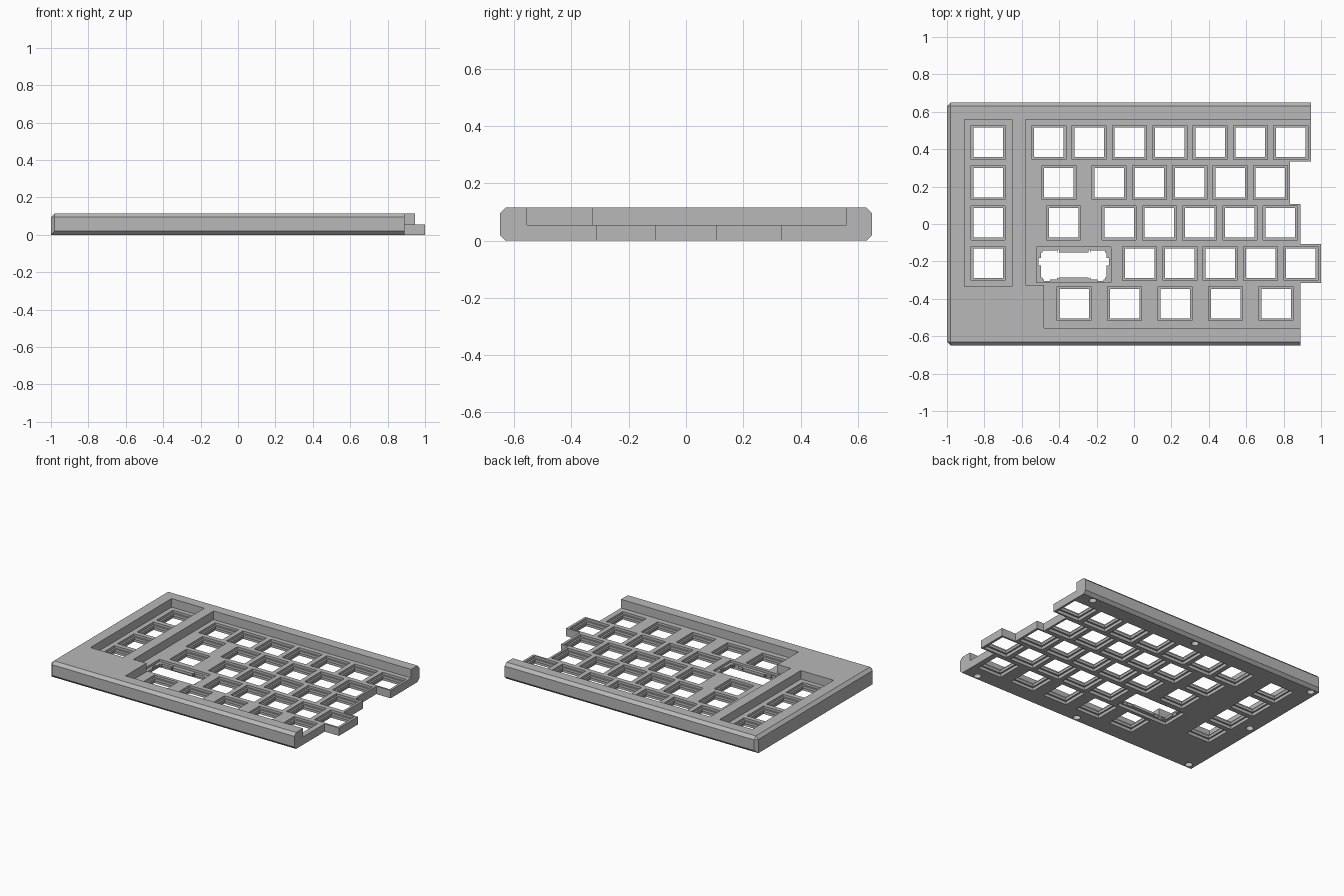
import bpy, bmesh
from mathutils import Matrix, Vector

cube = bpy.data.objects.get("Cube")
if cube:
    bpy.data.objects.remove(cube, do_unlink=True)

HEIGHT, FLOOR = 0.115, 0.055          # case height, key bed height
LIP_LOW, LIP_TOP = 0.021, 0.039       # switch-retaining lip
LOW, HIGH = -0.1, 0.3                 # cutter overshoot

grey = bpy.data.materials.new("case grey")
grey.use_nodes = True
colour = (0.48, 0.48, 0.48, 1)
grey.diffuse_color = colour
grey.node_tree.nodes["Principled BSDF"].inputs["Base Color"].default_value = colour


def add_box(bm, x0, x1, y0, y1, z0, z1):
    size = Matrix.Diagonal((x1 - x0, y1 - y0, z1 - z0, 1))
    centre = Matrix.Translation(((x0 + x1) / 2, (y0 + y1) / 2, (z0 + z1) / 2))
    bmesh.ops.create_cube(bm, size=1, matrix=centre @ size)


def make_object(name, bm):
    mesh = bpy.data.meshes.new(name)
    bm.to_mesh(mesh)
    bm.free()
    mesh.materials.append(grey)
    obj = bpy.data.objects.new(name, mesh)
    bpy.context.scene.collection.objects.link(obj)
    return obj


def cut(target, bm):
    """Subtract all solids in bm from the target, then discard the cutter."""
    cutter = make_object("cutter", bm)
    cutter.hide_render = True
    mod = target.modifiers.new("cut", 'BOOLEAN')
    mod.operation, mod.solver, mod.object = 'DIFFERENCE', 'EXACT', cutter
    mod.use_self = True
    bpy.context.view_layer.update()
    deps = bpy.context.evaluated_depsgraph_get()
    mesh = bpy.data.meshes.new_from_object(target.evaluated_get(deps))
    target.modifiers.clear()
    target.data = mesh
    bpy.data.objects.remove(cutter, do_unlink=True)


# Case block, chamfered along front, back, left top and left corners
bm = bmesh.new()
add_box(bm, -1, 1, -0.65, 0.65, 0, HEIGHT)
edges = []
for e in bm.edges:
    mid = (e.verts[0].co + e.verts[1].co) / 2
    long_edge = abs(mid.x) < 0.1
    left_edge = mid.x < -0.9 and mid.z > 0.01
    if long_edge or left_edge:
        edges.append(e)
bmesh.ops.bevel(bm, geom=edges, offset=0.02, segments=1, affect='EDGES', profile=0.5)
case = make_object("keyboard_case", bm)

# Staggered right edge: x limit, y range
bm = bmesh.new()
for x, y0, y1 in [(0.945, 0.333, 1), (0.835, 0.107, 0.333),
                  (0.89, -0.107, 0.107), (0.89, -1, -0.315)]:
    add_box(bm, x, 1.3, y0, y1, LOW, HIGH)
cut(case, bm)

# Sunken key beds: side column, main block and bottom row
bm = bmesh.new()
add_box(bm, -0.905, -0.652, -0.335, 0.56, FLOOR, HIGH)
add_box(bm, -0.58, 1.2, -0.325, 0.56, FLOOR, HIGH)
add_box(bm, -0.48, 1.2, -0.555, -0.28, FLOOR, HIGH)
cut(case, bm)

# Switch openings: row y, list of x centres
PITCH = 0.2155
rows = [
    (0.436, [-0.78] + [-0.455 + PITCH * i for i in range(7)]),
    (0.221, [-0.78, -0.402] + [-0.133 + PITCH * i for i in range(5)]),
    (0.006, [-0.78, -0.376] + [-0.08 + PITCH * i for i in range(5)]),
    (-0.211, [-0.78] + [0.03 + PITCH * i for i in range(5)]),
    (-0.426, [-0.32 + 0.27 * i for i in range(5)]),
]
bm = bmesh.new()
for y, xs in rows:
    for x in xs:
        for half, z0, z1 in [(0.079, LOW, HIGH), (0.091, LIP_TOP, HIGH - 0.05),
                             (0.091, LOW + 0.05, LIP_LOW)]:
            add_box(bm, x - half, x + half, y - half, y + half, z0, z1)
cut(case, bm)

# Wide-key opening with stabiliser notches, mirrored about its centre
cx = -0.322
bm = bmesh.new()
add_box(bm, cx - 0.198, cx + 0.198, -0.312, -0.123, LIP_TOP, HIGH - 0.05)
add_box(bm, cx - 0.198, cx + 0.198, -0.312, -0.123, LOW + 0.05, LIP_LOW)
add_box(bm, cx - 0.176, cx + 0.176, -0.287, -0.152, LOW, HIGH)
for s in (-1, 1):
    for near, far, y0, y1 in [(0.172, 0.188, -0.222, -0.182),
                              (0.128, 0.158, -0.305, -0.28),
                              (0.090, 0.166, -0.297, -0.142),
                              (0.079, 0.087, -0.292, -0.135)]:
        a, b = sorted((cx + s * near, cx + s * far))
        add_box(bm, a, b, y0, y1, LOW + 0.02, HIGH - 0.02)
cut(case, bm)

# Screw holes in the underside
bm = bmesh.new()
for x, y in [(-0.955, -0.6), (-0.955, 0), (-0.955, 0.6), (0, 0.6),
             (0.845, 0.6), (-0.03, -0.6), (0.79, -0.6)]:
    bmesh.ops.create_cone(bm, cap_ends=True, segments=24, radius1=0.024, radius2=0.024,
                          depth=0.1, matrix=Matrix.Translation((x, y, 0)))
cut(case, bm)

# Merge leftover coplanar faces
bm = bmesh.new()
bm.from_mesh(case.data)
bmesh.ops.remove_doubles(bm, verts=bm.verts, dist=1e-5)
bmesh.ops.recalc_face_normals(bm, faces=bm.faces)
for f in bm.faces:
    f.smooth = False
bm.to_mesh(case.data)
bm.free()
case.data.name = "keyboard_case"
